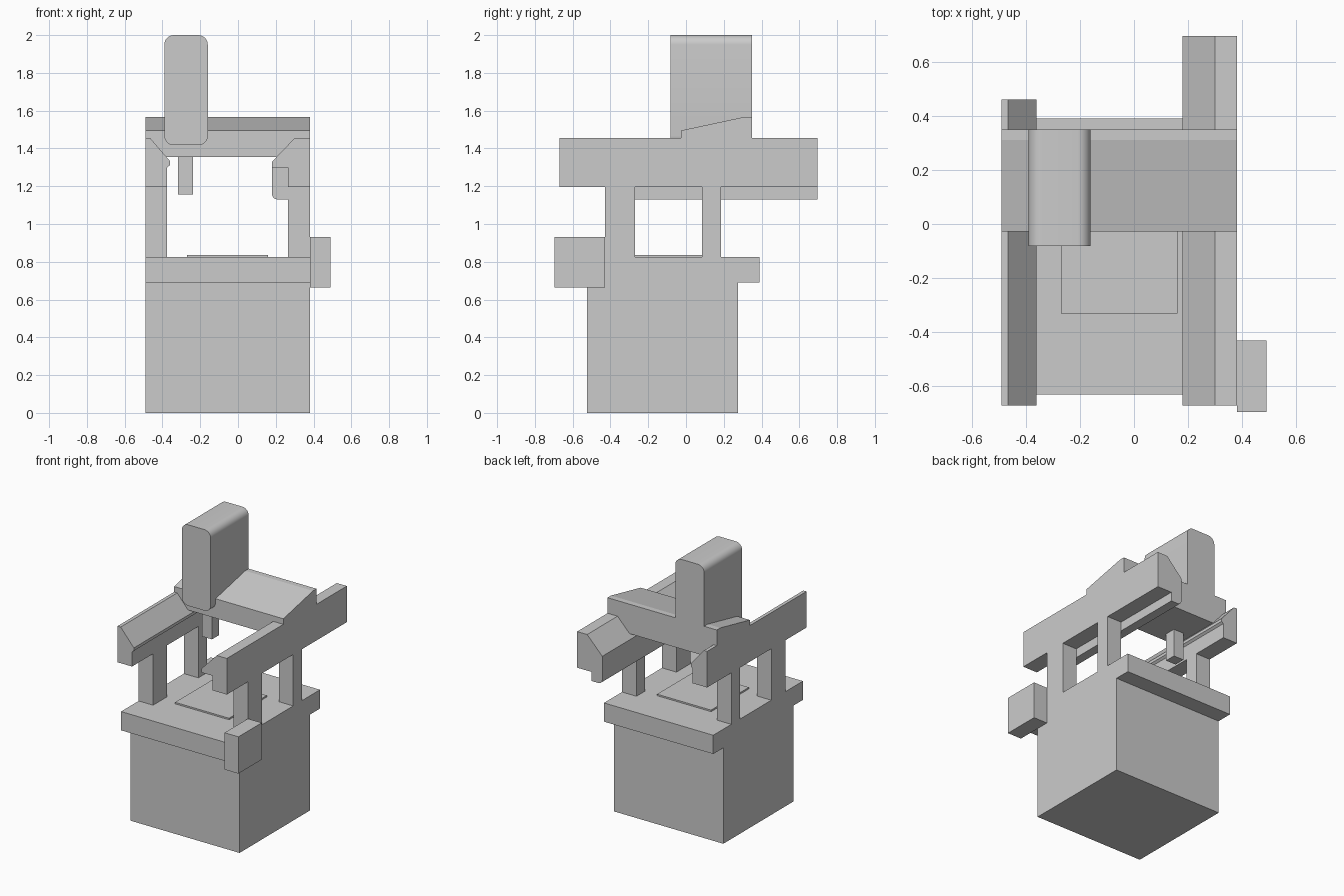
import bpy, bmesh, math
from mathutils import Vector

cube = bpy.data.objects.get("Cube")
if cube:
    bpy.data.objects.remove(cube, do_unlink=True)

grey = bpy.data.materials.new("machine grey")
grey.use_nodes = True
grey.diffuse_color = (0.6, 0.6, 0.6, 1)
grey.node_tree.nodes["Principled BSDF"].inputs["Base Color"].default_value = (0.6, 0.6, 0.6, 1)


def extrude(name, profile, axis, start, end):
    """Extrude an outline: (x, z) points along y, or (y, z) points along x."""
    bm = bmesh.new()
    place = (lambda a, b: (a, start, b)) if axis == "y" else (lambda a, b: (start, a, b))
    face = bm.faces.new([bm.verts.new(place(a, b)) for a, b in profile])
    out = bmesh.ops.extrude_face_region(bm, geom=[face])
    step = Vector((0, end - start, 0) if axis == "y" else (end - start, 0, 0))
    verts = [g for g in out["geom"] if isinstance(g, bmesh.types.BMVert)]
    bmesh.ops.translate(bm, verts=verts, vec=step)
    bmesh.ops.recalc_face_normals(bm, faces=bm.faces)
    mesh = bpy.data.meshes.new(name)
    bm.to_mesh(mesh)
    bm.free()
    mesh.materials.append(grey)
    obj = bpy.data.objects.new(name, mesh)
    bpy.context.collection.objects.link(obj)
    return obj


def box(name, x, y, z):
    outline = [(x[0], z[0]), (x[1], z[0]), (x[1], z[1]), (x[0], z[1])]
    return extrude(name, outline, "y", *y)


def arc(cx, cz, r, start, steps=8):
    """Quarter circle, counterclockwise from a start angle in degrees."""
    angles = [math.radians(start + 90 * i / steps) for i in range(steps + 1)]
    return [(cx + r * math.cos(a), cz + r * math.sin(a)) for a in angles]


def smooth(obj):
    bpy.ops.object.select_all(action="DESELECT")
    obj.select_set(True)
    bpy.context.view_layer.objects.active = obj
    bpy.ops.object.shade_smooth_by_angle(angle=math.radians(30))


LEFT, RIGHT = 0.38, -0.49  # outer faces of the body

# Base, bed and work table
box("base", (RIGHT, LEFT), (-0.525, 0.275), (0, 0.69))
box("bed", (RIGHT, LEFT), (-0.63, 0.39), (0.69, 0.825))
box("work_table", (-0.27, 0.16), (-0.33, 0.10), (0.825, 0.836))
box("control_box", (LEFT, 0.49), (-0.695, -0.43), (0.665, 0.93))

# Four columns
for side, x in (("left", (0.265, LEFT)), ("right", (RIGHT, -0.375))):
    for end, y in (("front", (-0.43, -0.27)), ("back", (0.085, 0.185))):
        box(f"{end}_{side}_column", x, y, (0.825, 1.195))

# Side rails with sloped inner tops
extrude("left_rail", [(LEFT, 1.195), (LEFT, 1.455), (0.30, 1.455), (0.18, 1.33),
                      (0.18, 1.30), (0.265, 1.30), (0.265, 1.195)], "y", -0.67, 0.695)
extrude("right_rail", [(RIGHT, 1.195), (-0.375, 1.195), (-0.375, 1.30), (-0.36, 1.312),
                       (-0.36, 1.333), (-0.465, 1.455), (RIGHT, 1.455)], "y", -0.67, 0.46)

# Cable tray under the left rail, with a rounded lower edge
tray = extrude("cable_tray", [(0.265, 1.13), (0.265, 1.30), (0.18, 1.30)]
               + arc(0.21, 1.16, 0.03, 180), "y", -0.43, 0.695)
smooth(tray)

# Cross bridge with sloping top
extrude("bridge", [(-0.027, 1.355), (0.35, 1.355), (0.35, 1.567), (0.31, 1.567),
                   (-0.027, 1.495)], "x", RIGHT, LEFT)

# Rounded head and spindle
r = 0.05
head_outline = (arc(-0.16 - r, 2 - r, r, 0) + arc(-0.39 + r, 2 - r, r, 90)
                + arc(-0.39 + r, 1.417 + r, r, 180) + arc(-0.16 - r, 1.417 + r, r, 270))
smooth(extrude("spindle_head", head_outline, "y", -0.082, 0.35))
box("spindle", (-0.317, -0.237), (0.043, 0.123), (1.155, 1.40))
